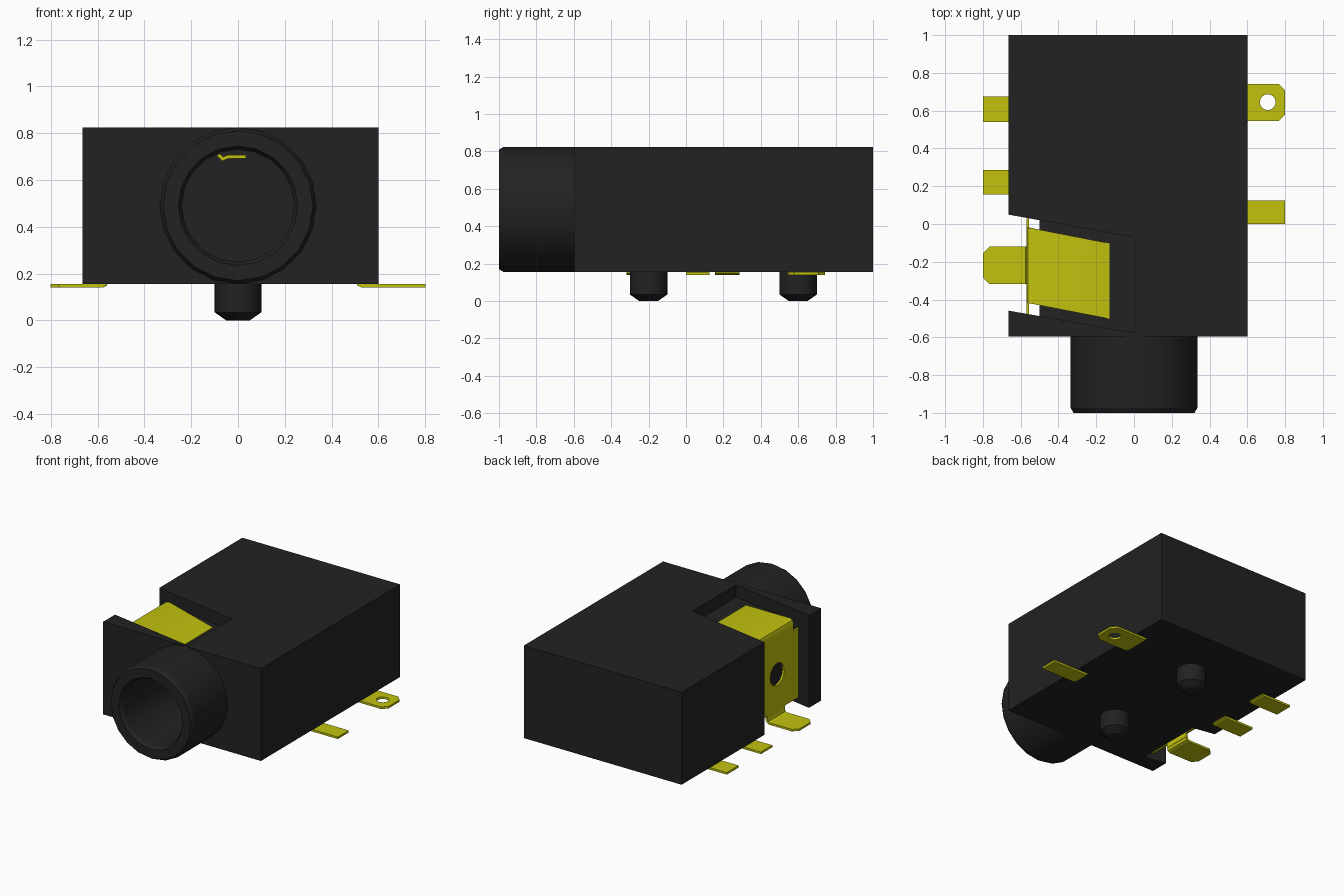
import bpy, bmesh, math
from mathutils import Vector

cube = bpy.data.objects.get("Cube")
if cube:
    bpy.data.objects.remove(cube, do_unlink=True)


def material(name, color, rough):
    m = bpy.data.materials.new(name)
    m.use_nodes = True
    m.diffuse_color = (*color, 1)
    bsdf = next(n for n in m.node_tree.nodes if n.type == 'BSDF_PRINCIPLED')
    bsdf.inputs["Base Color"].default_value = (*color, 1)
    bsdf.inputs["Roughness"].default_value = rough
    return m


BLACK = material("black plastic", (0.016, 0.016, 0.016), 0.5)
YELLOW = material("yellow metal", (0.54, 0.54, 0.005), 0.5)


def finish(name, bm, mat, smooth=False):
    bmesh.ops.recalc_face_normals(bm, faces=bm.faces[:])
    me = bpy.data.meshes.new(name)
    bm.to_mesh(me)
    bm.free()
    me.materials.append(mat)
    ob = bpy.data.objects.new(name, me)
    bpy.context.collection.objects.link(ob)
    if smooth:
        select(ob)
        bpy.ops.object.shade_smooth_by_angle(angle=math.radians(25))
    return ob


def select(ob):
    bpy.ops.object.select_all(action='DESELECT')
    ob.select_set(True)
    bpy.context.view_layer.objects.active = ob


def prism(name, pts, lo, hi, mat, axis='Z'):
    """Extrude an outline; it lies in xy for axis Z and in yz for axis X."""
    def place(p, h):
        return (p[0], p[1], h) if axis == 'Z' else (h, p[0], p[1])
    bm = bmesh.new()
    face = bm.faces.new([bm.verts.new(place(p, lo)) for p in pts])
    ext = bmesh.ops.extrude_face_region(bm, geom=[face])["geom"]
    move = Vector(place((0, 0), hi - lo))
    bmesh.ops.translate(bm, vec=move, verts=[g for g in ext if isinstance(g, bmesh.types.BMVert)])
    return finish(name, bm, mat)


def rect(a, b, c, d):
    return [(a, c), (b, c), (b, d), (a, d)]


def circle(cx, cy, r, n):
    return [(cx + r * math.cos(2 * math.pi * i / n), cy + r * math.sin(2 * math.pi * i / n)) for i in range(n)]


def lathe(name, profile, center, axis, n, mat, closed=False):
    """Revolve (radius, height) pairs about the y or z axis."""
    bm = bmesh.new()
    rings = []
    for r, h in profile:
        ring = []
        for u, v in circle(0, 0, r, n):
            co = (u, h, v) if axis == 'Y' else (u, v, h)
            ring.append(bm.verts.new(Vector(co) + Vector(center)))
        rings.append(ring)
    pairs = list(zip(rings, rings[1:]))
    if closed:
        pairs.append((rings[-1], rings[0]))
    else:
        bm.faces.new(rings[0])
        bm.faces.new(rings[-1])
    for a, b in pairs:
        for i in range(n):
            j = (i + 1) % n
            bm.faces.new((a[i], a[j], b[j], b[i]))
    return finish(name, bm, mat, True)


def cut(ob, cutter):
    mod = ob.modifiers.new("cut", 'BOOLEAN')
    mod.operation, mod.solver, mod.object = 'DIFFERENCE', 'EXACT', cutter
    select(ob)
    bpy.ops.object.modifier_apply(modifier=mod.name)
    bpy.data.objects.remove(cutter, do_unlink=True)


def strip(name, path, y0, y1, skew=0.0, thick=0.015):
    """Bent sheet metal: an xz path swept along y, sheared by skew."""
    bm = bmesh.new()
    rows = []
    for x, z in path:
        dy = skew * (x - path[0][0])
        rows.append([bm.verts.new((x, y + dy, z)) for y in (y0, y1)])
    for a, b in zip(rows, rows[1:]):
        bm.faces.new((a[0], a[1], b[1], b[0]))
    ob = finish(name, bm, YELLOW)
    mod = ob.modifiers.new("thickness", 'SOLIDIFY')
    mod.thickness, mod.offset, mod.use_even_offset = thick, 0, True
    select(ob)
    bpy.ops.object.modifier_apply(modifier=mod.name)
    bpy.ops.object.shade_smooth_by_angle(angle=math.radians(35))
    return ob


# Housing with a slanted side slot, a shallow top pocket and the socket bore
body = prism("housing", rect(-0.665, 0.6, -0.595, 1.0), 0.155, 0.825, BLACK)


def slot_outline(x0, x1):
    back = lambda x: -0.07 - 0.18 * x
    front = lambda x: -0.575 - 0.175 * x
    return [(x0, front(x0)), (x1, front(x1)), (x1, back(x1)), (x0, back(x0))]


cut(body, prism("slot_cutter", slot_outline(-0.75, -0.5), 0.05, 0.95, BLACK))
cut(body, prism("pocket_cutter", slot_outline(-0.6, 0.0), 0.735, 0.95, BLACK))
cut(body, lathe("bore_cutter", [(0.24, -0.75), (0.24, 0.9)], (0, 0, 0.49), 'Y', 20, BLACK))

# Socket barrel with chamfered rims
lathe("socket_barrel", [(0.335, -0.595), (0.335, -0.975), (0.32, -1.0), (0.255, -1.0),
                        (0.24, -0.975), (0.24, -0.595)], (0, 0, 0.49), 'Y', 20, BLACK, closed=True)

# Locating pegs
for label, y in (("front", -0.2), ("rear", 0.6)):
    lathe(label + "_peg", [(0.05, 0.0), (0.1, 0.035), (0.1, 0.16)], (0, y, 0), 'Z', 20, BLACK)


# Solder pins, each bent up into the housing
def pin(name, side, y0, y1, inner, chamfer=0.0):
    c, tip, root = chamfer, 0.8, inner + 0.04
    if c:
        pts = [(root, y0), (tip - c, y0), (tip, y0 + c), (tip, y1 - c), (tip - c, y1), (root, y1)]
    else:
        pts = rect(root, tip, y0, y1)
    ob = prism(name, [(side * x, y) for x, y in pts], 0.14, 0.155, YELLOW)
    bend = [(root, 0.1475), (inner + 0.02, 0.1475), (inner + 0.006, 0.155), (inner, 0.18)]
    strip(name + "_bend", [(side * x, z) for x, z in bend], y0, y1)
    return ob


pin("left_front_pin", 1, 0.0, 0.125, 0.51)
eyelet = pin("left_rear_pin", 1, 0.545, 0.742, 0.51, 0.035)
cut(eyelet, prism("eyelet_cutter", circle(0.708, 0.645, 0.042, 16), 0.1, 0.2, YELLOW))
pin("right_front_pin", -1, 0.155, 0.285, 0.56)
pin("right_rear_pin", -1, 0.54, 0.675, 0.56)
pin("spring_foot", -1, -0.318, -0.12, 0.5625, 0.035)

# Side spring contact: upright plate with a hole, folded top and lower leg
plate = prism("spring_plate", rect(-0.48, 0.03, 0.2, 0.7), -0.57, -0.555, YELLOW, 'X')
cut(plate, prism("hole_cutter", circle(-0.23, 0.46, 0.08, 16), -0.7, -0.51, YELLOW, 'X'))
strip("spring_top", [(-0.5625, 0.7), (-0.5625, 0.755), (-0.555, 0.772), (-0.535, 0.778), (-0.13, 0.733)],
      -0.418, -0.018, skew=-0.195)
strip("spring_leg", [(-0.5625, 0.2), (-0.5625, 0.17)], -0.318, -0.12)

# Contact tip inside the bore
strip("inner_contact", [(-0.085, 0.708), (-0.065, 0.69), (-0.04, 0.7), (0.035, 0.7)], 0.3, 0.45)
